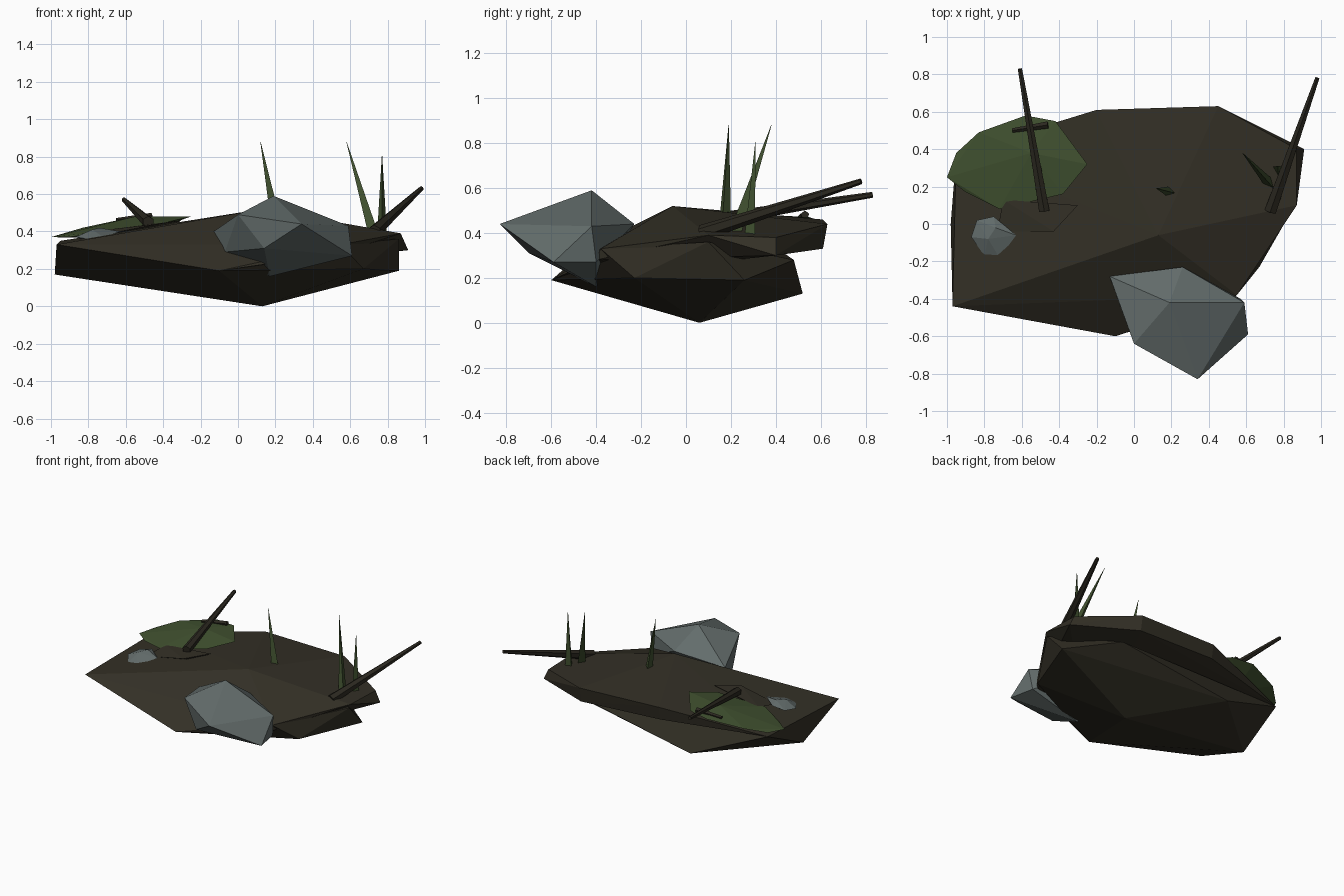
import bpy
import bmesh
from mathutils import Vector

if "Cube" in bpy.data.objects:
    bpy.data.objects.remove(bpy.data.objects["Cube"], do_unlink=True)


def make_material(name, colour):
    material = bpy.data.materials.new(name)
    material.use_nodes = True
    rgba = (*colour, 1)
    material.diffuse_color = rgba
    shader = next(n for n in material.node_tree.nodes if n.type == "BSDF_PRINCIPLED")
    shader.inputs["Base Color"].default_value = rgba
    return material


soil = make_material("dark soil", (.033, .029, .019))
bark = make_material("dark bark", (.024, .021, .014))
moss = make_material("moss green", (.052, .082, .029))
stone = make_material("grey stone", (.125, .152, .148))


def add_object(name, bm, material):
    bmesh.ops.recalc_face_normals(bm, faces=bm.faces)
    mesh = bpy.data.meshes.new(name)
    bm.to_mesh(mesh)
    bm.free()
    mesh.materials.append(material)
    obj = bpy.data.objects.new(name, mesh)
    bpy.context.collection.objects.link(obj)
    return obj


def faceted_lump(name, corners, material):
    """Low-poly chunk wrapped around corner points given in hundredths."""
    bm = bmesh.new()
    for corner in corners:
        bm.verts.new(Vector(corner) / 100)
    result = bmesh.ops.convex_hull(bm, input=bm.verts)
    unused = {v for v in result["geom_interior"] + result["geom_unused"]
              if isinstance(v, bmesh.types.BMVert)}
    bmesh.ops.delete(bm, geom=list(unused), context="VERTS")
    return add_object(name, bm, material)


def taper(name, base, tip, base_radius, tip_radius, sides, material):
    """Tapered spike from base to tip, in hundredths."""
    base, tip = Vector(base) / 100, Vector(tip) / 100
    axis = tip - base
    bm = bmesh.new()
    bmesh.ops.create_cone(bm, cap_ends=True, segments=sides, radius1=base_radius,
                          radius2=tip_radius, depth=axis.length)
    turn = axis.to_track_quat("Z", "Y").to_matrix()
    bmesh.ops.rotate(bm, verts=bm.verts, matrix=turn)
    bmesh.ops.translate(bm, verts=bm.verts, vec=(base + tip) / 2)
    bmesh.ops.dissolve_degenerate(bm, edges=bm.edges, dist=.0001)
    return add_object(name, bm, material)


# Corners shared by the top and underside of the ground
front_left = (-97, -44, 33)
front_mid = (-10, -60, 19)
back_left = (-95, 38, 35)
right_front = (55, -38, 33)

# Ground: overhanging top slab and tapering underside
faceted_lump("ground_top", [
    front_left, front_mid, back_left, right_front, (53, -40, 28),
    (87, 10, 39), (91, 40, 30), (87, 40, 38), (45, 63, 44), (45, 61, 33),
    (-20, 61, 46), (-20, 59, 36), (13, -6, 52)], soil)
faceted_lump("ground_underside", [
    front_left, front_mid, back_left, right_front, (-98, 0, 17), (13, 6, 0),
    (67, -23, 20), (86, 26, 19), (-40, 52, 13), (50, 48, 28), (86, 10, 36)], soil)

# Small broken ledge on the left of the ground
faceted_lump("ground_ledge", [
    (-73, -4, 38), (-70, 13, 41), (-43, -4, 44), (-30, 10, 46),
    (-60, 5, 36), (-40, 5, 40)], soil)

# Moss patch
faceted_lump("moss_patch", [
    (-100, 25, 37), (-95, 38, 38), (-83, 49, 42), (-58, 58, 46), (-42, 55, 47),
    (-25, 32, 48), (-38, 16, 45), (-72, 8, 40), (-90, 17, 37),
    (-55, 38, 48), (-60, 35, 36)], moss)

# Boulder and pebble
faceted_lump("boulder", [
    (-13, -28, 40), (26, -23, 44), (59, -42, 43), (61, -59, 27), (34, -83, 44),
    (0, -64, 49), (19, -42, 59), (14, -70, 31), (17, -40, 16), (-7, -45, 29),
    (57, -40, 27)], stone)
faceted_lump("pebble", [
    (-87, -7, 37), (-84, 2, 38), (-75, 4, 40), (-63, -6, 40), (-72, -18, 37),
    (-80, -17, 36), (-74, -2, 42), (-78, -8, 41), (-75, -7, 33)], stone)

# Broken sticks
taper("left_stick", (-48, 7, 45), (-61, 83, 57), .032, .013, 6, bark)
taper("right_stick", (73, 7, 40), (98, 78, 63), .036, .013, 6, bark)
taper("fallen_twig", (-65, 50, 46), (-46, 53, 48), .012, .02, 5, bark)

# Grass blades
for label, base, tip in (
        ("middle", (20, 17, 44), (12, 19, 88)),
        ("leaning", (73, 21, 38), (58, 38, 88)),
        ("right", (77, 29, 36), (77, 31, 81))):
    taper(label + "_grass_blade", base, tip, .032, .001, 3, moss)
